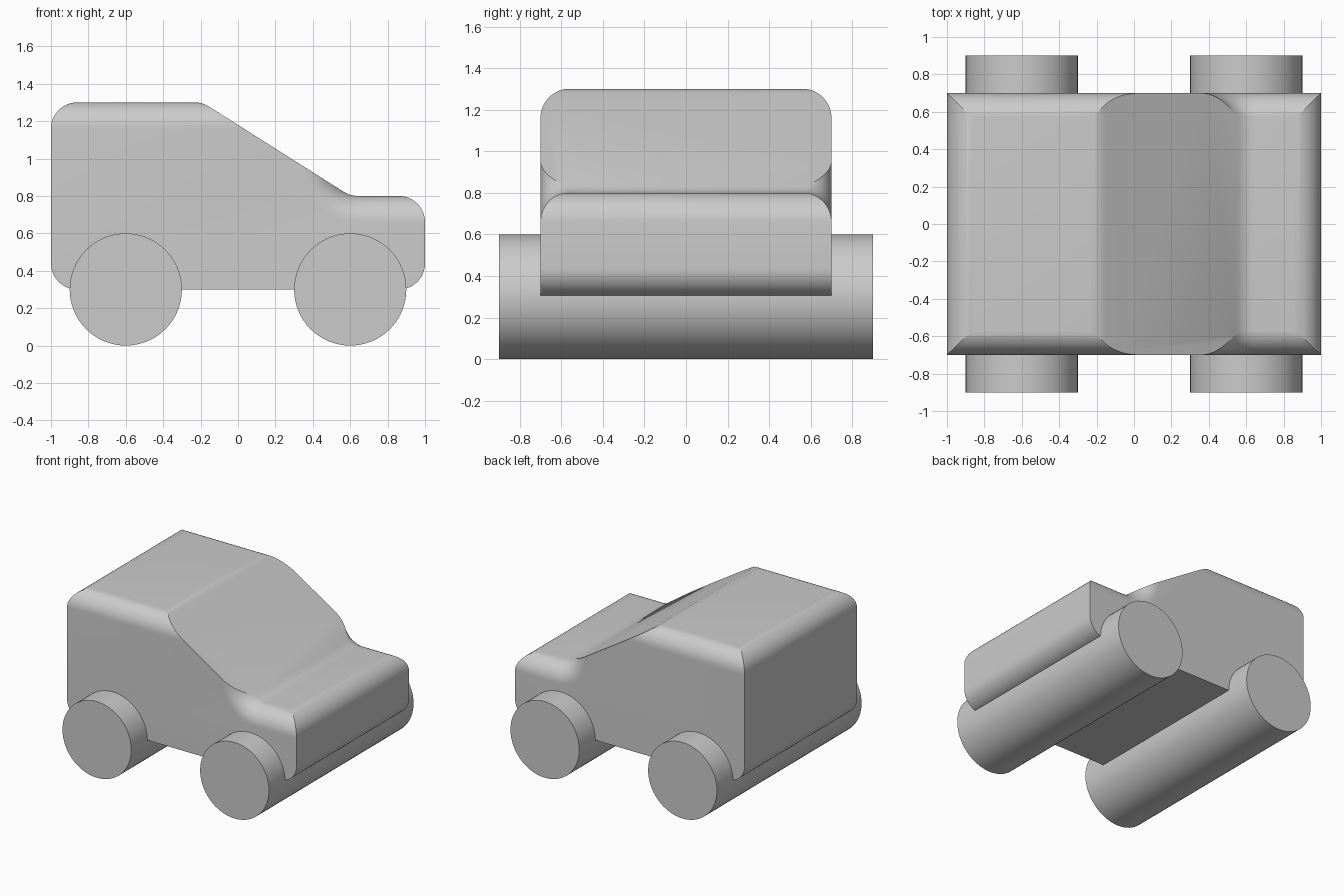
import bpy, bmesh, math
from mathutils import Vector

cube = bpy.data.objects.get("Cube")
if cube:
    bpy.data.objects.remove(cube, do_unlink=True)

R = 0.14           # radius of every rounded edge
HALF = 0.7         # half width of the body
STEPS = 12         # segments in a quarter round

grey = bpy.data.materials.new("light_grey")
grey.use_nodes = True
grey.diffuse_color = (0.6, 0.6, 0.6, 1)
grey.node_tree.nodes["Principled BSDF"].inputs["Base Color"].default_value = grey.diffuse_color


def fillet(corners, radius):
    """Round every corner of a closed 2D outline."""
    out = []
    for i, c in enumerate(corners):
        c = Vector(c)
        a = (Vector(corners[i - 1]) - c).normalized()
        b = (Vector(corners[(i + 1) % len(corners)]) - c).normalized()
        half = a.angle(b) / 2
        centre = c + (a + b).normalized() * radius / math.sin(half)
        start = c + a * radius / math.tan(half) - centre
        end = c + b * radius / math.tan(half) - centre
        sweep = math.pi - 2 * half
        n = max(4, round(STEPS * sweep / (math.pi / 2)))
        for k in range(n + 1):
            t = k / n
            p = (start * math.sin((1 - t) * sweep) + end * math.sin(t * sweep)) / math.sin(sweep)
            out.append(centre + p)
    return out


def loft(name, sections):
    """Skin a solid through (y, outline) sections with equal point counts."""
    bm = bmesh.new()
    rings = [[bm.verts.new((x, y, z)) for x, z in outline] for y, outline in sections]
    for a, b in zip(rings, rings[1:]):
        for i in range(len(a)):
            j = (i + 1) % len(a)
            bm.faces.new((a[i], a[j], b[j], b[i]))
    bm.faces.new(rings[0])
    bm.faces.new(rings[-1])
    bmesh.ops.recalc_face_normals(bm, faces=bm.faces)
    mesh = bpy.data.meshes.new(name)
    bm.to_mesh(mesh)
    bm.free()
    mesh.materials.append(grey)
    obj = bpy.data.objects.new(name, mesh)
    bpy.context.collection.objects.link(obj)
    return obj


def activate(obj):
    bpy.ops.object.select_all(action='DESELECT')
    obj.select_set(True)
    bpy.context.view_layer.objects.active = obj


def envelope(drop):
    """Side outline of roof and bonnet, lowered towards the flanks."""
    lift = 0.001
    cx, cz, r = 0.641, 0.8 + R, R + drop
    pts = [(-1.2, 0), (-1.2, 1.3 - drop + lift), (cx - r, 1.3 - drop + lift)]
    for k in range(STEPS + 1):
        a = math.pi * (1 + k / STEPS / 2)
        pts.append((cx + r * math.cos(a), cz + r * math.sin(a) + lift))
    return pts + [(1.2, 0.8 - drop + lift), (1.2, 0)]


# Body: rounded side profile, trimmed by the shape with rounded flanks
profile = fillet([(-1, 0.3), (-1, 1.3), (-0.19, 1.3), (0.6, 0.8), (1, 0.8), (1, 0.3)], R)
body = loft("body", [(-0.8, profile), (0.8, profile)])

flank = []
for k in range(STEPS + 1):
    a = math.pi / 2 * k / STEPS
    flank.append((HALF - R + R * math.sin(a), envelope(R - R * math.cos(a))))
trimmer = loft("flank_trimmer", [(-y, o) for y, o in reversed(flank)] + flank)
trimmer.hide_render = True

cut = body.modifiers.new("trim_flanks", 'BOOLEAN')
cut.operation = 'INTERSECT'
cut.solver = 'EXACT'
cut.object = trimmer
activate(body)
bpy.ops.object.modifier_apply(modifier=cut.name)
bpy.data.objects.remove(trimmer, do_unlink=True)
bpy.ops.object.shade_smooth_by_angle(angle=math.radians(20))

# Wheels: one full-width roller per axle
for name, x in (("rear_wheels", -0.6), ("front_wheels", 0.6)):
    bpy.ops.mesh.primitive_cylinder_add(vertices=64, radius=0.3, depth=1.8,
                                        location=(x, 0, 0.3), rotation=(math.pi / 2, 0, 0))
    wheels = bpy.context.object
    wheels.name = name
    wheels.data.materials.append(grey)
    bpy.ops.object.shade_smooth_by_angle(angle=math.radians(20))
